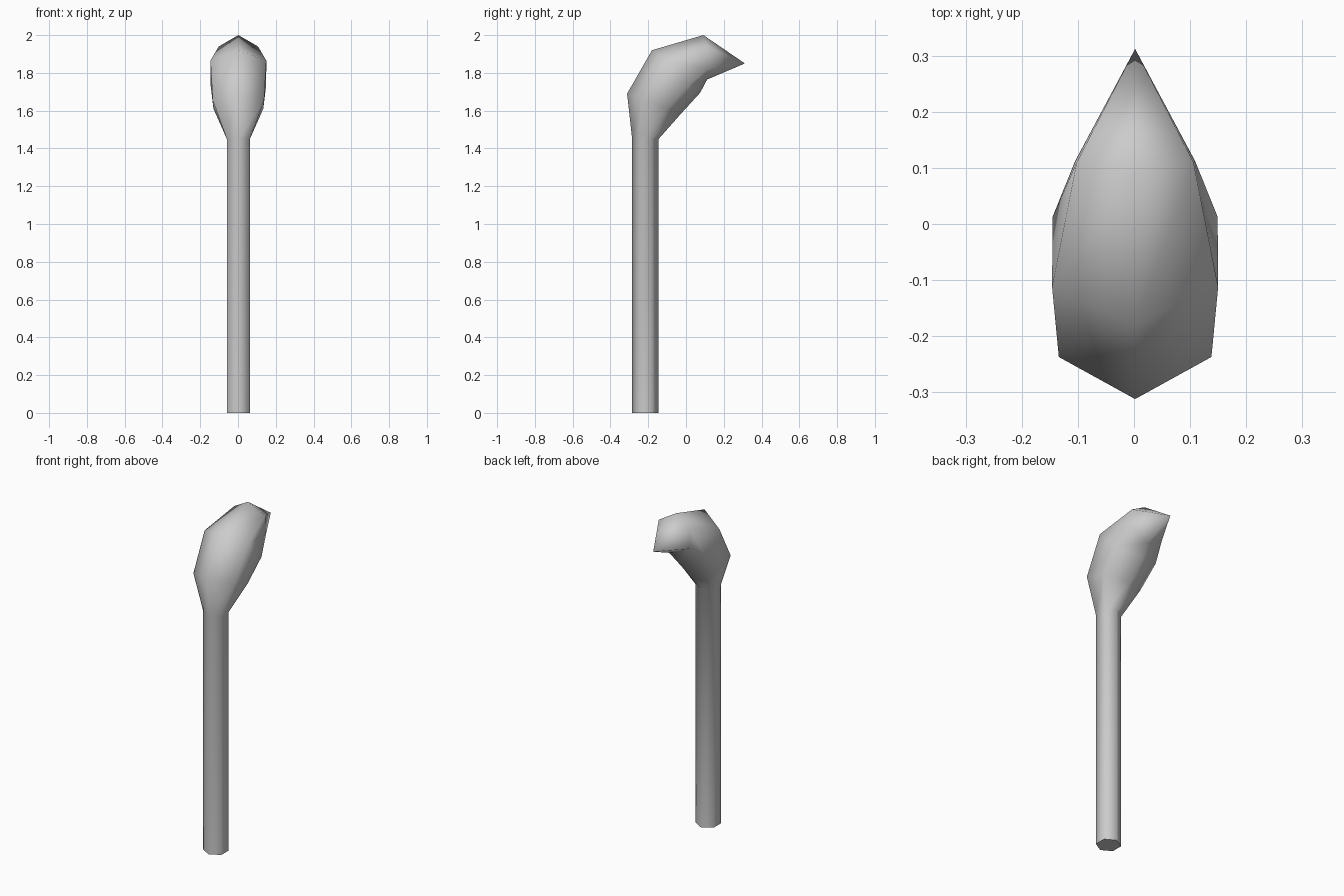
import bpy
import bmesh

if "Cube" in bpy.data.objects:
    bpy.data.objects.remove(bpy.data.objects["Cube"])

# One plain grey
grey = bpy.data.materials.new("grey")
grey.diffuse_color = (0.6, 0.6, 0.6, 1)
grey.use_nodes = True
grey.node_tree.nodes["Principled BSDF"].inputs["Base Color"].default_value = grey.diffuse_color

# Six-sided rings as half outlines: front, front side, back side, back
X0 = 0.002
shaft = [(0, -0.285), (0.061, -0.25), (0.061, -0.18), (0, -0.145)]
rings = [
    [(x, y, 0) for x, y in shaft],                                              # foot
    [(x, y, 1.45) for x, y in shaft],                                           # neck
    [(0, -0.312, 1.69), (0.136, -0.237, 1.655), (0.132, -0.10, 1.61), (0, -0.03, 1.58)],   # swell
    [(0, -0.18, 1.92), (0.148, -0.112, 1.865), (0.147, 0.013, 1.735), (0, 0.075, 1.695)],  # bend
    [(0, 0.092, 2.0), (0.104, 0.11, 1.94), (0.107, 0.112, 1.82), (0, 0.112, 1.765)],       # brow
]

bm = bmesh.new()
loops = []
for front, front_side, back_side, back in rings:
    left = [(-x, y, z) for x, y, z in (back_side, front_side)]
    outline = [front, front_side, back_side, back] + left
    loops.append([bm.verts.new((x + X0, y, z)) for x, y, z in outline])

# Skin between neighbouring rings
for low, high in zip(loops, loops[1:]):
    for i in range(6):
        j = (i + 1) % 6
        bm.faces.new((low[i], low[j], high[j], high[i]))

# Foot cap and pointed tip
bm.faces.new(loops[0][::-1])
tip = bm.verts.new((X0, 0.312, 1.85))
for i in range(6):
    bm.faces.new((loops[-1][i], loops[-1][(i + 1) % 6], tip))
bmesh.ops.recalc_face_normals(bm, faces=bm.faces[:])

# Smooth sides, with hard edges only at the foot and the steep tip edges
for face in bm.faces:
    face.smooth = True
for edge in bm.edges:
    edge.smooth = edge.calc_face_angle(0) < 1.35

mesh = bpy.data.meshes.new("hooked_post")
bm.to_mesh(mesh)
bm.free()
mesh.materials.append(grey)
post = bpy.data.objects.new("hooked_post", mesh)
bpy.context.collection.objects.link(post)
